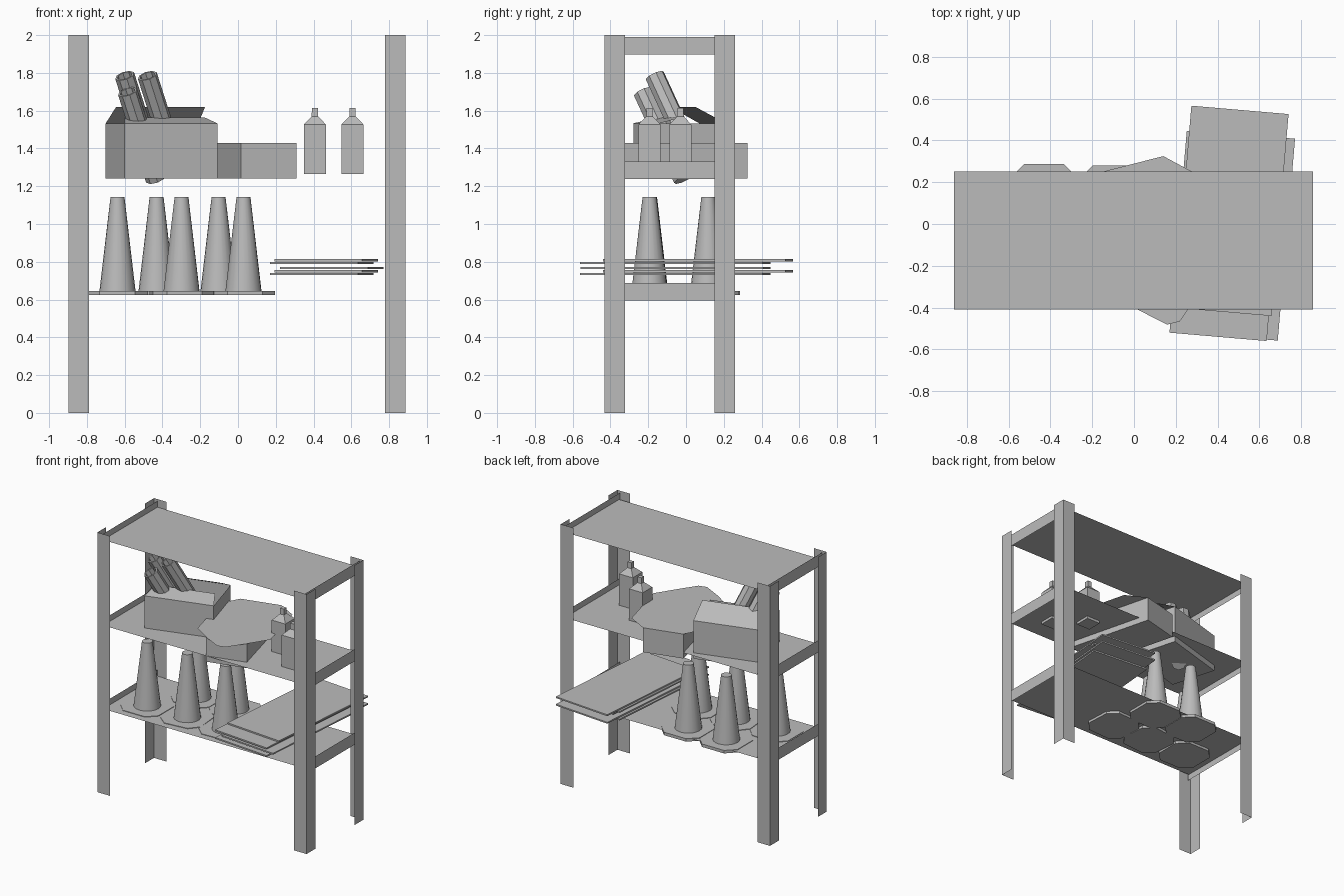
import bpy, bmesh, math
from mathutils import Matrix, Vector

cube = bpy.data.objects.get("Cube")
if cube:
    bpy.data.objects.remove(cube, do_unlink=True)

grey = bpy.data.materials.new("plain grey")
grey.use_nodes = True
grey.diffuse_color = (0.5, 0.5, 0.5, 1)
grey.node_tree.nodes["Principled BSDF"].inputs["Base Color"].default_value = (0.5, 0.5, 0.5, 1)


def finish(name, bm, loc=(0, 0, 0), rot=0.0):
    mesh = bpy.data.meshes.new(name)
    bm.to_mesh(mesh)
    bm.free()
    mesh.materials.append(grey)
    ob = bpy.data.objects.new(name, mesh)
    ob.location = loc
    ob.rotation_euler.z = rot
    bpy.context.collection.objects.link(ob)
    return ob


def quad(bm, *points):
    return bm.faces.new([bm.verts.new(p) for p in points])


def loft(bm, rings):
    """Skin a stack of equal rings and close both ends."""
    rows = [[bm.verts.new(p) for p in ring] for ring in rings]
    n = len(rows[0])
    for a, b in zip(rows, rows[1:]):
        for i in range(n):
            j = (i + 1) % n
            bm.faces.new((a[i], a[j], b[j], b[i]))
    bm.faces.new(rows[0][::-1])
    bm.faces.new(rows[-1])


def square(h, z):
    return [(-h, -h, z), (h, -h, z), (h, h, z), (-h, h, z)]


# Rack: folded sheet posts, thin shelves and end rails
X0, X1, Y0, Y1, FLANGE = -0.897, 0.886, -0.431, 0.259, 0.107
for xname, x, sx in (("right", X0, 1), ("left", X1, -1)):
    for yname, y, sy in (("front", Y0, 1), ("back", Y1, -1)):
        bm = bmesh.new()
        for px, py in ((x + sx * FLANGE, y), (x, y + sy * FLANGE)):
            quad(bm, (x, y, 0), (px, py, 0), (px, py, 2), (x, y, 2))
        bmesh.ops.remove_doubles(bm, verts=bm.verts, dist=0.0001)
        finish(f"{yname}_{xname}_post", bm)

for level, z in (("bottom", 0.642), ("middle", 1.285), ("top", 1.943)):
    bm = bmesh.new()
    quad(bm, (-0.862, -0.41, z), (0.857, -0.41, z), (0.857, 0.251, z), (-0.862, 0.251, z))
    finish(f"{level}_shelf", bm)
    for side, x in (("right", -0.863), ("left", 0.858)):
        bm = bmesh.new()
        quad(bm, (x, -0.42, z - 0.046), (x, 0.255, z - 0.046),
             (x, 0.255, z + 0.046), (x, -0.42, z + 0.046))
        finish(f"{level}_{side}_rail", bm)


# Traffic cones on chamfered square bases
def cone(i, x, y, rot):
    bm = bmesh.new()
    h, c = 0.162, 0.068
    outline = []
    for k in range(4):
        turn = Matrix.Rotation(k * math.pi / 2, 3, 'Z')
        outline += [turn @ Vector((h, c - h, 0)), turn @ Vector((h, h - c, 0))]
    loft(bm, [[p + Vector((0, 0, z)) for p in outline] for z in (0.623, 0.646)])
    bmesh.ops.create_cone(bm, cap_ends=True, segments=20, radius1=0.096, radius2=0.037,
                          depth=0.5, matrix=Matrix.Translation((0, 0, 0.892)))
    ob = finish(f"cone_{i}", bm, (x, y, 0), rot)
    bpy.ops.object.select_all(action='DESELECT')
    ob.select_set(True)
    bpy.context.view_layer.objects.active = ob
    bpy.ops.object.shade_smooth_by_angle(angle=math.radians(35))


for i, (x, y, rot) in enumerate([(-0.638, -0.193, 0.0), (-0.299, -0.19, 0.1), (0.029, -0.193, 0.05),
                                 (-0.431, 0.125, 0.0), (-0.103, 0.118, 0.0)], 1):
    cone(i, x, y, rot)

# Loose stack of thin boards
for i, (x, y, z) in enumerate([(0.444, -0.057, 0.735), (0.466, 0.063, 0.75), (0.497, -0.055, 0.766),
                               (0.444, -0.057, 0.794), (0.466, 0.063, 0.808)], 1):
    bm = bmesh.new()
    bmesh.ops.create_cube(bm, size=1, matrix=Matrix.Diagonal((0.467, 0.97, 0.011, 1)))
    finish(f"board_{i}", bm, (x, y, z), math.radians(-4.9))


# Cardboard boxes with tapered flaps: (side, outward reach, inset, rise)
def carton(name, loc, rot, w, d, h, flaps, closed):
    bm = bmesh.new()
    bmesh.ops.create_cube(bm, size=1, matrix=Matrix.Translation((0, 0, h / 2))
                          @ Matrix.Diagonal((w, d, h, 1)))
    if not closed:
        lid = [f for f in bm.faces if f.normal.z > 0.9]
        bmesh.ops.delete(bm, geom=lid, context='FACES_ONLY')
    corners = [Vector(p) for p in ((-w / 2, -d / 2, h), (w / 2, -d / 2, h),
                                   (w / 2, d / 2, h), (-w / 2, d / 2, h))]
    for side, reach, inset, rise in flaps:
        p, q = corners[side], corners[(side + 1) % 4]
        along = (q - p).normalized()
        out = Vector((along.y, -along.x, 0)) * reach + Vector((0, 0, rise))
        quad(bm, p, q, q - along * inset + out, p + along * inset + out)
    finish(name, bm, loc, rot)


carton("open_box", (-0.405, -0.034, 1.24), math.radians(16), 0.51, 0.364, 0.293,
       [(0, -0.13, 0.035, 0.032), (2, -0.165, 0.01, 0.087)], False)
carton("flat_box", (0.078, -0.042, 1.24), math.radians(14.4), 0.303, 0.68, 0.188,
       [(0, 0.106, 0.12, 0), (1, 0.13, 0.12, 0), (3, 0.11, 0.12, 0)], True)

# Leaning tubes in the open box, hollow at the top
axis = Vector((-0.32, -0.46, 1)).normalized()
tilt = axis.to_track_quat('Z', 'Y').to_matrix().to_4x4()
for i, top in enumerate([(-0.6, -0.165, 1.785), (-0.48, -0.165, 1.785), (-0.585, -0.228, 1.7)], 1):
    bm = bmesh.new()
    rings = [(0.053, -0.53), (0.053, 0), (0.042, 0), (0.042, -0.2)]
    loft(bm, [[(r * math.cos(k * math.pi / 4), r * math.sin(k * math.pi / 4), z)
               for k in range(8)] for r, z in rings])
    bm.transform(tilt)
    finish(f"tube_{i}", bm, top)

# Square bottles with tapered shoulders
for i, (x, y) in enumerate([(0.407, -0.03), (0.606, -0.193)], 1):
    bm = bmesh.new()
    loft(bm, [square(r, z) for r, z in ((0.058, 1.265), (0.058, 1.527), (0.017, 1.57), (0.016, 1.615))])
    finish(f"bottle_{i}", bm, (x, y, 0))
